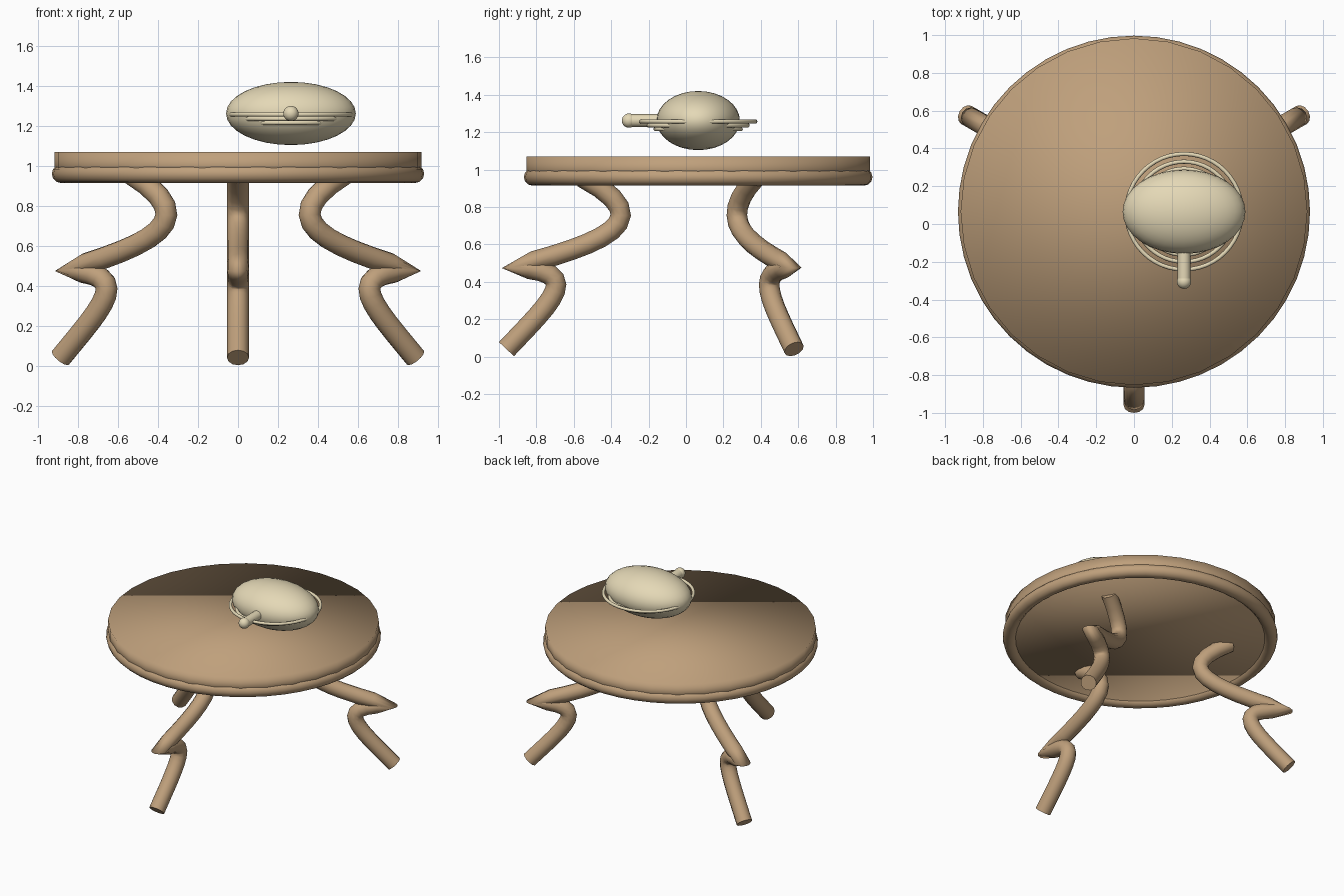
import bpy
from math import cos, sin, radians
from mathutils import Vector

if "Cube" in bpy.data.objects:
    bpy.data.objects.remove(bpy.data.objects["Cube"])

CY = 0.065                      # y of the table centre
POT = Vector((0.265, 0.065, 1.262))


def material(name, rgb):
    m = bpy.data.materials.new(name)
    m.diffuse_color = (*rgb, 1)
    m.use_nodes = True
    m.node_tree.nodes["Principled BSDF"].inputs["Base Color"].default_value = m.diffuse_color
    return m


wood = material("wood", (0.52, 0.35, 0.20))
cream = material("cream", (0.78, 0.69, 0.47))


def finish(name, mat):
    ob = bpy.context.object
    ob.name = name
    ob.data.materials.append(mat)
    bpy.ops.object.shade_smooth()
    return ob


def ring(name, mat, loc, major, minor, seg=48, sides=12):
    bpy.ops.mesh.primitive_torus_add(location=loc, major_radius=major, minor_radius=minor,
                                     major_segments=seg, minor_segments=sides)
    return finish(name, mat)


def ball(name, mat, loc, size):
    bpy.ops.mesh.primitive_uv_sphere_add(segments=32, ring_count=16, radius=1, location=loc)
    bpy.context.object.scale = size
    return finish(name, mat)


# table top and rounded rim
bpy.ops.mesh.primitive_cylinder_add(vertices=32, radius=0.918, depth=0.13, location=(0, CY, 1.005))
finish("table_top", wood)
ring("table_rim", wood, (0, CY, 0.96), 0.886, 0.046)

# bent legs: (radius, z) of each knot with its left and right handles
LEG = [((0.62, 0.96), (0.70, 1.0), (0.17, 0.72)),
       ((0.995, 0.478), (0.53, 0.60), (0.59, 0.46)),
       ((1.025, 0.04), (0.78, 0.30), (1.1, -0.03))]


def leg(name, angle):
    a = radians(angle)
    cu = bpy.data.curves.new(name, 'CURVE')
    cu.dimensions = '3D'
    cu.bevel_depth = 0.055
    cu.bevel_resolution = 4
    cu.resolution_u = 12
    cu.use_fill_caps = True
    sp = cu.splines.new('BEZIER')
    sp.bezier_points.add(len(LEG) - 1)
    for bp, (co, left, right) in zip(sp.bezier_points, LEG):
        bp.handle_left_type = bp.handle_right_type = 'FREE'
        bp.co, bp.handle_left, bp.handle_right = [
            (r * cos(a), CY + r * sin(a), z) for r, z in (co, left, right)]
    cu.materials.append(wood)
    bpy.context.collection.objects.link(bpy.data.objects.new(name, cu))


for name, angle in (("front_leg", -90), ("right_leg", 30), ("left_leg", 150)):
    leg(name, angle)

# oval pot with stacked rings
ball("pot_body", cream, POT, (0.325, 0.223, 0.158))
for i, (r, z) in enumerate(((0.306, 1.257), (0.265, 1.236), (0.228, 1.216))):
    ring(f"pot_ring_{i + 1}", cream, (POT.x, POT.y, z), r, 0.011)

# spout with a ball at its tip
bpy.ops.mesh.primitive_cylinder_add(vertices=32, radius=0.034, depth=0.19,
                                    location=(POT.x, -0.205, POT.z), rotation=(radians(90), 0, 0))
finish("spout", cream)
bpy.ops.object.shade_smooth_by_angle()
ball("spout_ball", cream, (POT.x, -0.305, POT.z), (0.038,) * 3)
